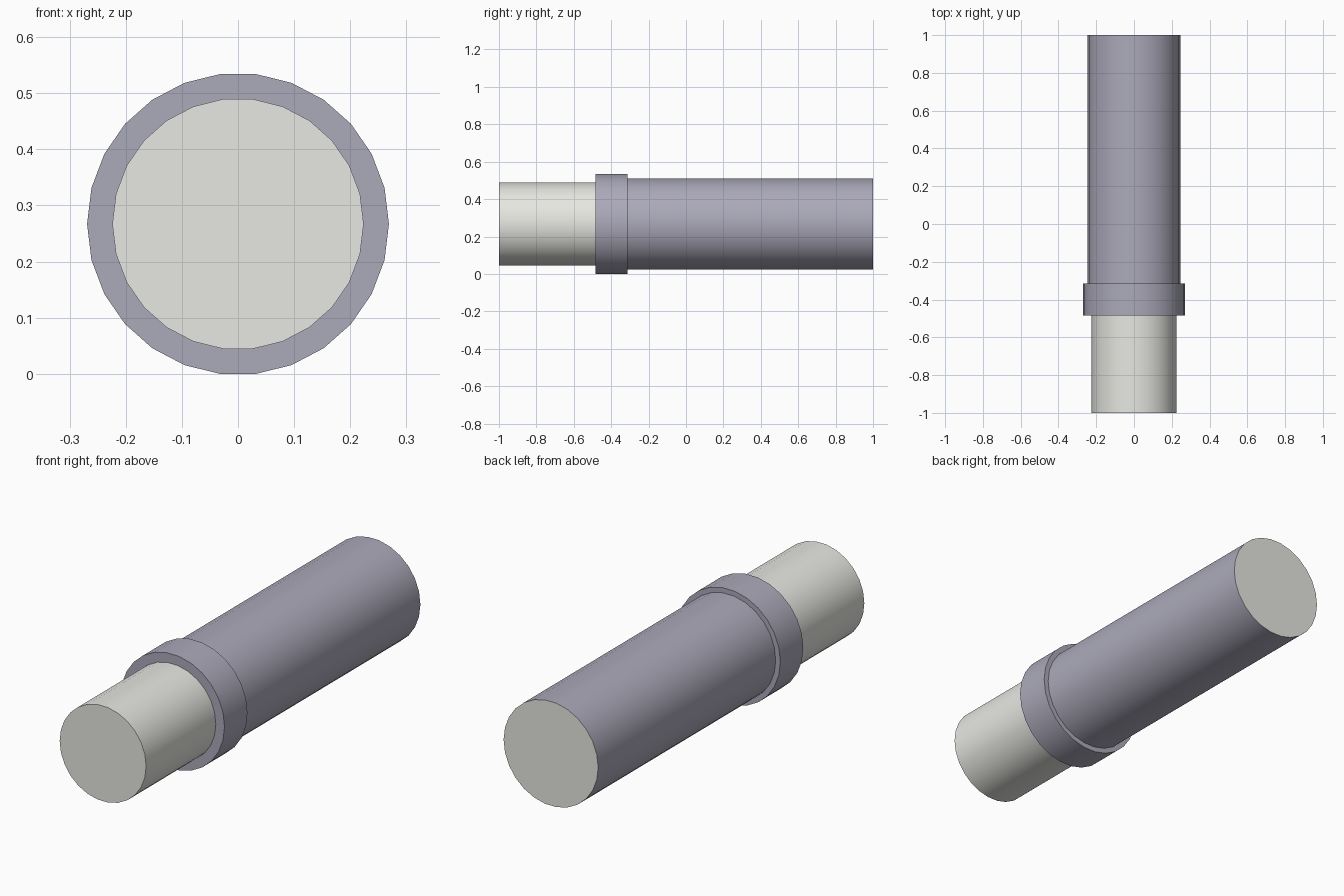
import bpy, bmesh
from math import sin, cos, pi, radians

if "Cube" in bpy.data.objects:
    bpy.data.objects.remove(bpy.data.objects["Cube"])

SIDES = 26
R_CORE, R_SLEEVE, R_COLLAR = 0.224, 0.245, 0.269
Y0, Y1 = -0.484, -0.314          # collar front and back
ZC = R_COLLAR * cos(pi / SIDES)  # axis height, flat side rests on z = 0


def lathe(name, profile, color=None, cap_start=False, cap_end=False):
    """Spin (radius, y) points round the y axis; optional flat end caps."""
    bm = bmesh.new()
    rings = [[bm.verts.new((r * cos(2 * pi * i / SIDES), y,
                            ZC + r * sin(2 * pi * i / SIDES)))
              for i in range(SIDES)] for r, y in profile]
    for a, b in zip(rings, rings[1:]):
        for i in range(SIDES):
            j = (i + 1) % SIDES
            bm.faces.new((a[i], b[i], b[j], a[j]))
    if cap_start:
        bm.faces.new(rings[0])
    if cap_end:
        bm.faces.new(rings[-1][::-1])
    mesh = bpy.data.meshes.new(name)
    bm.to_mesh(mesh)
    bm.free()
    obj = bpy.data.objects.new(name, mesh)
    bpy.context.collection.objects.link(obj)
    mat = bpy.data.materials.new(name + "_paint")
    mat.diffuse_color = color
    mat.use_nodes = True
    mat.node_tree.nodes["Principled BSDF"].inputs["Base Color"].default_value = mat.diffuse_color
    mesh.materials.append(mat)
    bpy.ops.object.select_all(action='DESELECT')
    obj.select_set(True)
    bpy.context.view_layer.objects.active = obj
    bpy.ops.object.shade_smooth_by_angle(angle=radians(30))
    return obj


LIGHT = (0.8, 0.8, 0.76, 1)
DARK = (0.41, 0.40, 0.49, 1)

# Pale front shaft
lathe("front_shaft", [(R_CORE, -1), (R_CORE, Y0)], LIGHT, cap_start=True)

# Collar and long sleeve in one stepped shell
lathe("collar_and_sleeve",
      [(R_CORE, Y0), (R_COLLAR, Y0), (R_COLLAR, Y1), (R_SLEEVE, Y1), (R_SLEEVE, 1)],
      DARK)

# Pale disc closing the back end
lathe("back_cap", [(R_SLEEVE, 1)], LIGHT, cap_end=True)
